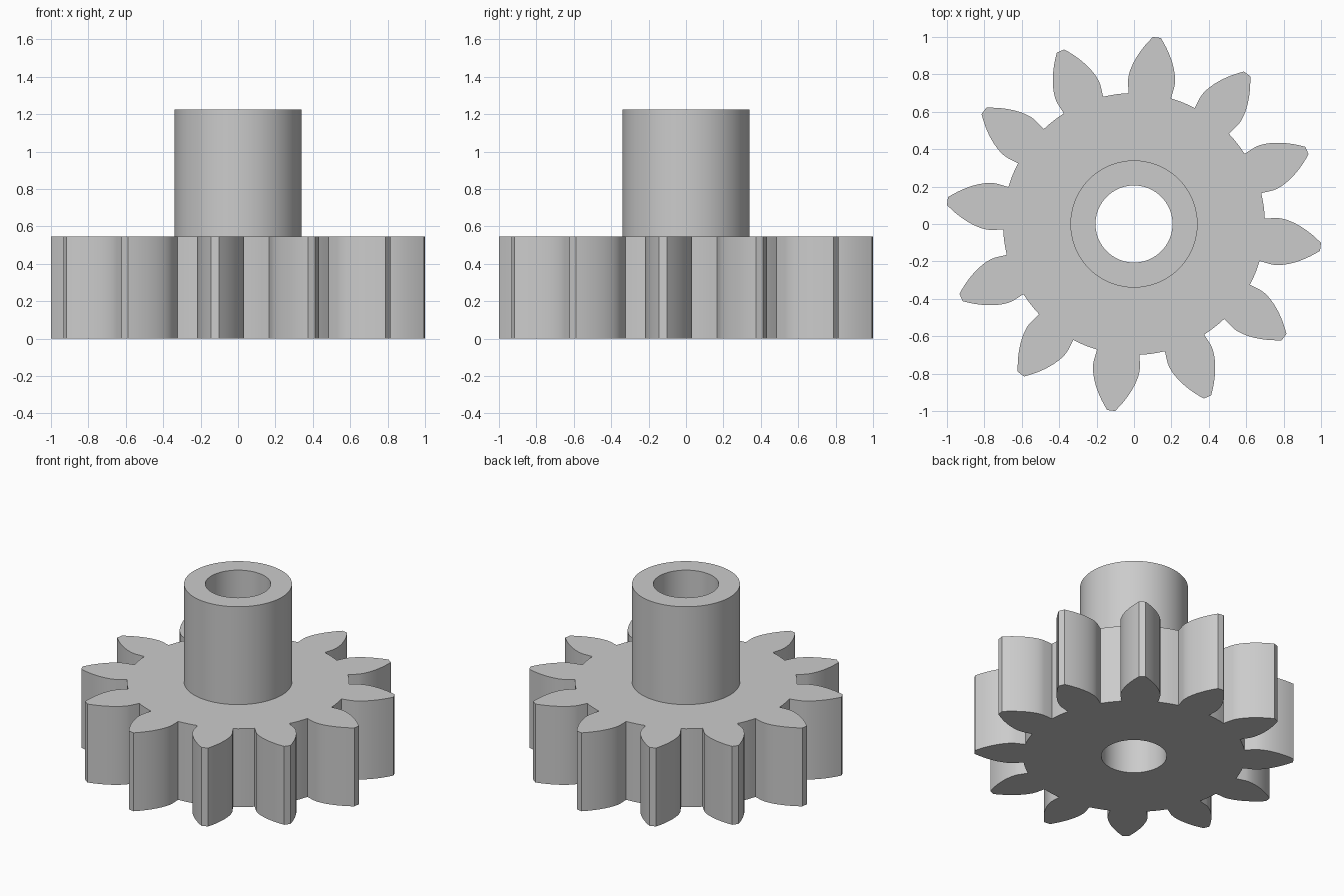
import bpy, bmesh
from math import sin, cos, tan, acos, radians, pi

cube = bpy.data.objects.get("Cube")
if cube:
    bpy.data.objects.remove(cube, do_unlink=True)

# Dimensions
TEETH = 12
ROOT_R, BASE_R, TIP_R = 0.70, 0.768, 1.005
HALF_TOOTH = radians(9.4)
PHASE = radians(83)
HUB_R, BORE_R = 0.34, 0.206
GEAR_TOP, HUB_TOP = 0.545, 1.225

steel = bpy.data.materials.new("plain grey")
steel.use_nodes = True
grey = (0.6, 0.6, 0.6, 1)
steel.diffuse_color = grey
steel.node_tree.nodes["Principled BSDF"].inputs["Base Color"].default_value = grey


def polar(r, a):
    return (r * cos(a), r * sin(a))


def circle(r, n=72):
    return [polar(r, 2 * pi * i / n) for i in range(n)]


def gear_outline(steps=10):
    # One flank as (radius, half angle): radial foot, then an involute to the tip
    flank = [(ROOT_R, HALF_TOOTH)]
    for i in range(steps + 1):
        r = BASE_R + (TIP_R - BASE_R) * i / steps
        pressure = acos(BASE_R / r)
        flank.append((r, HALF_TOOTH - (tan(pressure) - pressure)))
    points = []
    for t in range(TEETH):
        mid = PHASE + 2 * pi * t / TEETH
        points += [polar(r, mid - a) for r, a in flank]
        points += [polar(r, mid + a) for r, a in reversed(flank)]
        # Root arc up to the next tooth
        gap = 2 * pi / TEETH - 2 * HALF_TOOTH
        points += [polar(ROOT_R, mid + HALF_TOOTH + gap * k / 4) for k in (1, 2, 3)]
    return points


def extrude_profile(name, loops, bottom, top):
    # Fill the outline with its hole, then raise it into a solid
    bm = bmesh.new()
    edges = []
    for loop in loops:
        verts = [bm.verts.new((x, y, bottom)) for x, y in loop]
        edges += [bm.edges.new((v, verts[i - 1])) for i, v in enumerate(verts)]
    bmesh.ops.triangle_fill(bm, edges=edges, use_beauty=True, normal=(0, 0, 1))
    result = bmesh.ops.extrude_face_region(bm, geom=bm.faces[:], use_keep_orig=True)
    raised = [g for g in result["geom"] if isinstance(g, bmesh.types.BMVert)]
    bmesh.ops.translate(bm, verts=raised, vec=(0, 0, top - bottom))
    bmesh.ops.recalc_face_normals(bm, faces=bm.faces[:])
    mesh = bpy.data.meshes.new(name)
    bm.to_mesh(mesh)
    bm.free()
    mesh.materials.append(steel)
    obj = bpy.data.objects.new(name, mesh)
    bpy.context.collection.objects.link(obj)
    bpy.ops.object.select_all(action="DESELECT")
    obj.select_set(True)
    bpy.context.view_layer.objects.active = obj
    bpy.ops.object.shade_smooth_by_angle(angle=radians(20))
    return obj


# Toothed wheel and the bored hub on top of it
extrude_profile("gear_wheel", [gear_outline(), circle(BORE_R)], 0, GEAR_TOP)
extrude_profile("hub", [circle(HUB_R), circle(BORE_R)], GEAR_TOP, HUB_TOP)
